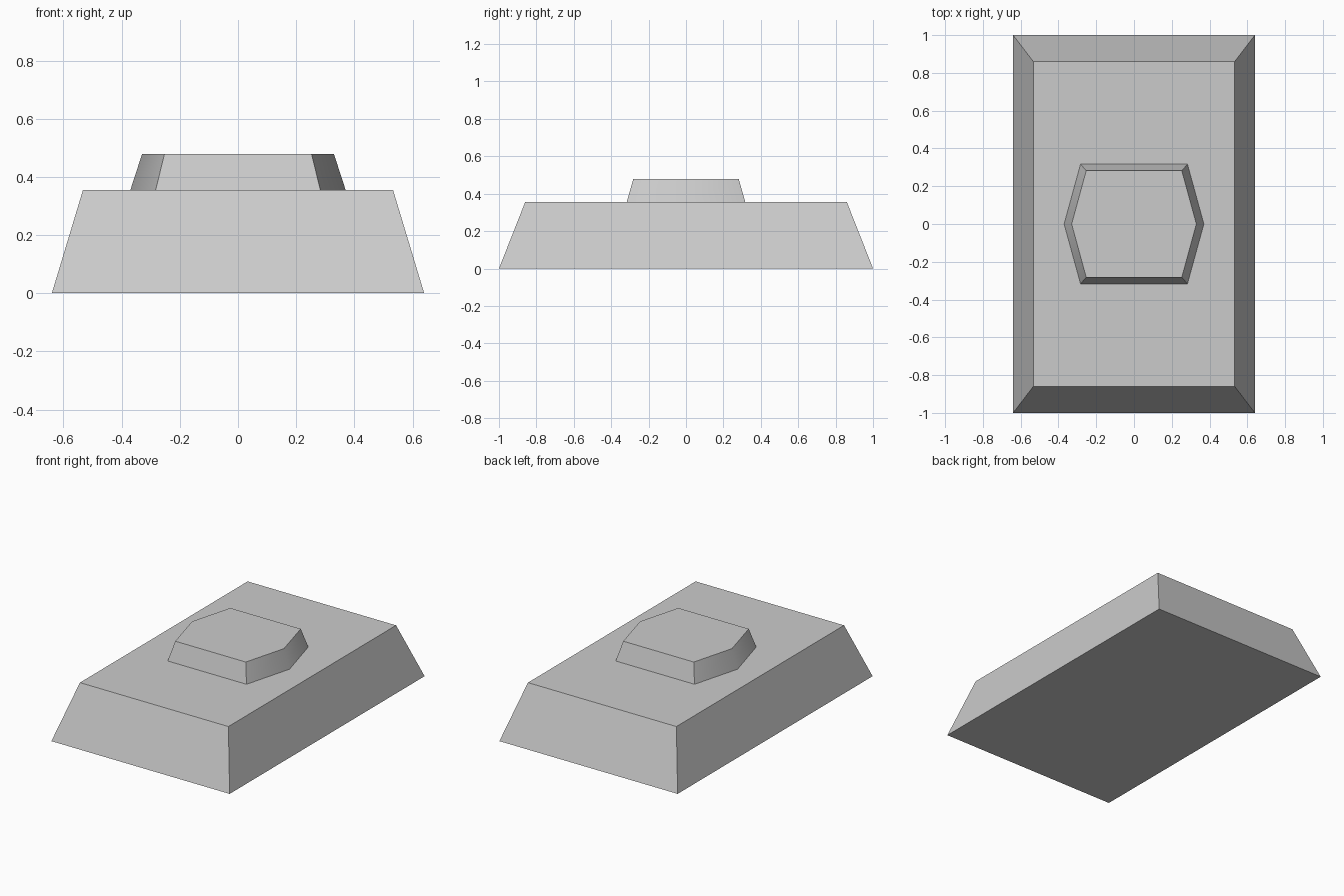
import bpy
import bmesh
import math

cube = bpy.data.objects.get("Cube")
if cube:
    bpy.data.objects.remove(cube, do_unlink=True)

GREY = (0.6, 0.6, 0.6, 1.0)
grey = bpy.data.materials.new("plain grey")
grey.use_nodes = True
grey.diffuse_color = GREY
grey.node_tree.nodes["Principled BSDF"].inputs["Base Color"].default_value = GREY


def rectangle(x, y):
    return [(-x, -y), (x, -y), (x, y), (-x, y)]


def hexagon(point_x, x, y):
    return [(-x, -y), (x, -y), (point_x, 0), (x, y), (-x, y), (-point_x, 0)]


def frustum(name, lower, upper, z0, z1):
    """Closed tapered block between two matching outlines."""
    bm = bmesh.new()
    low = [bm.verts.new((x, y, z0)) for x, y in lower]
    top = [bm.verts.new((x, y, z1)) for x, y in upper]
    bm.faces.new(low[::-1])
    bm.faces.new(top)
    for i in range(len(low)):
        j = (i + 1) % len(low)
        bm.faces.new((low[i], low[j], top[j], top[i]))
    mesh = bpy.data.meshes.new(name)
    bm.to_mesh(mesh)
    bm.free()
    mesh.materials.append(grey)
    obj = bpy.data.objects.new(name, mesh)
    bpy.context.collection.objects.link(obj)
    bpy.ops.object.select_all(action="DESELECT")
    obj.select_set(True)
    bpy.context.view_layer.objects.active = obj
    bpy.ops.object.shade_smooth_by_angle(angle=math.radians(40))
    return obj


# Tapered rectangular base
frustum("base", rectangle(0.64, 1.0), rectangle(0.533, 0.86), 0, 0.355)

# Raised hexagonal cap, its side ridges softly shaded
frustum("raised_cap", hexagon(0.37, 0.283, 0.317), hexagon(0.33, 0.253, 0.282), 0.355, 0.478)
